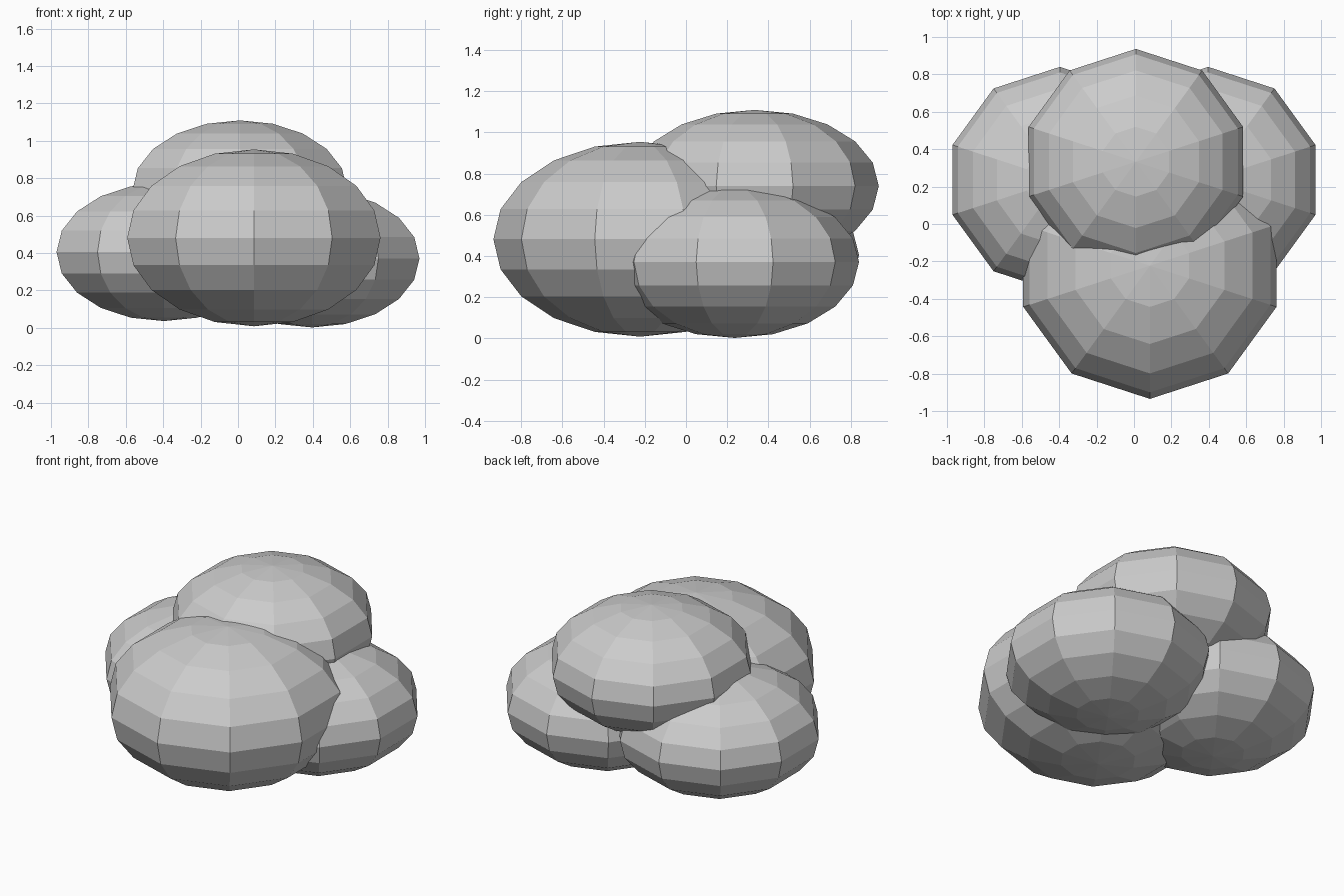
import bpy

if "Cube" in bpy.data.objects:
    bpy.data.objects.remove(bpy.data.objects["Cube"])

# Cloud / bush of four overlapping faceted puffs: name, centre, horizontal radius, vertical radius
PUFFS = [
    ("front_puff", (0.085, -0.223, 0.481), 0.712, 0.473),
    ("top_back_puff", (0.01, 0.333, 0.739), 0.603, 0.370),
    ("left_puff", (-0.396, 0.236, 0.405), 0.604, 0.369),
    ("right_puff", (0.396, 0.236, 0.371), 0.604, 0.369),
]


def add_puff(name, centre, radius, height):
    bpy.ops.mesh.primitive_uv_sphere_add(segments=10, ring_count=10, radius=1, location=centre)
    puff = bpy.context.object
    puff.name = name
    puff.scale = (radius, radius, height)
    bpy.ops.object.transform_apply(location=False, rotation=False, scale=True)
    bpy.ops.object.shade_flat()


for puff in PUFFS:
    add_puff(*puff)
